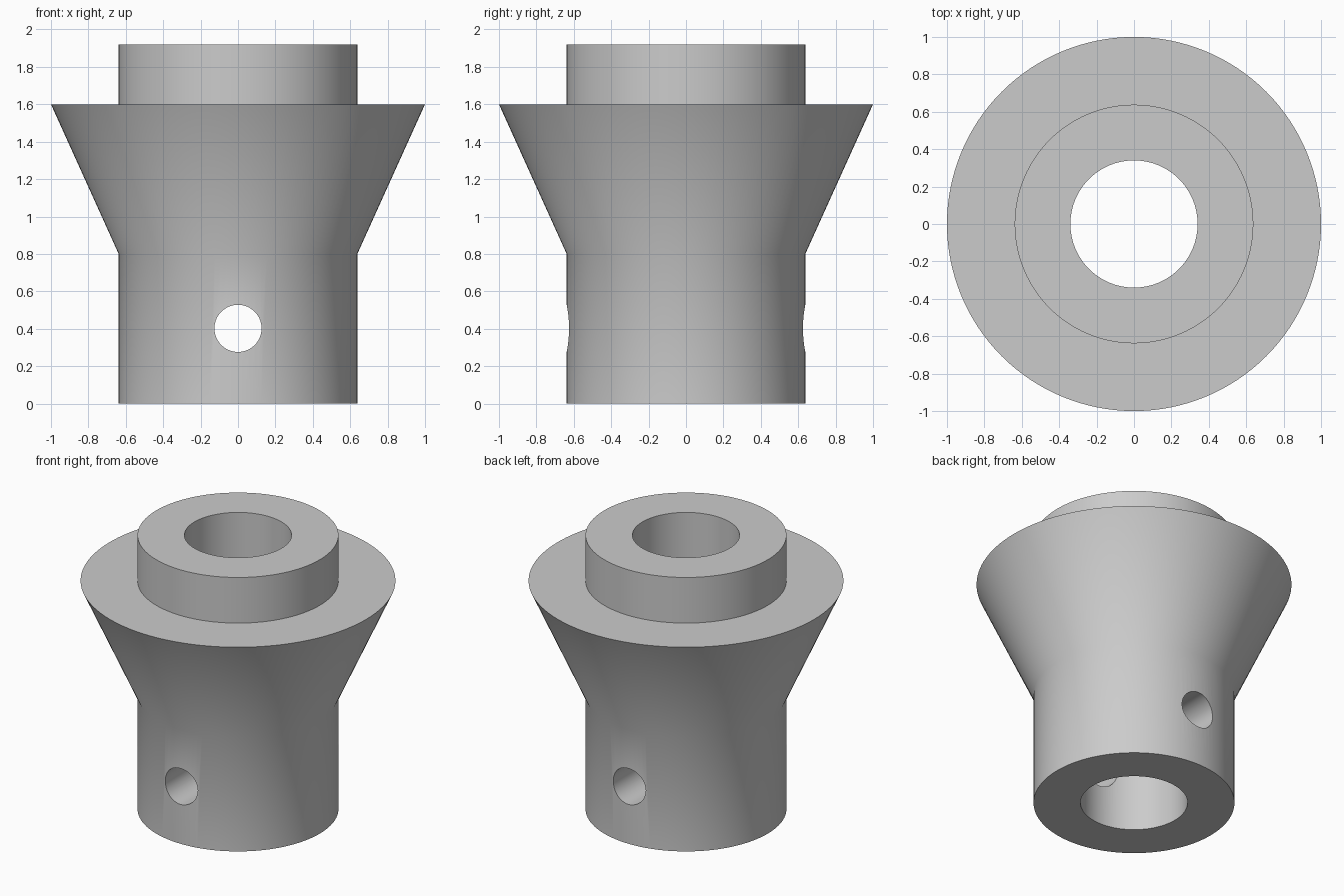
import bpy, bmesh, math
from mathutils import Matrix

cube = bpy.data.objects.get("Cube")
if cube:
    bpy.data.objects.remove(cube, do_unlink=True)

SEGMENTS = 128

grey = bpy.data.materials.new("light_grey")
grey.use_nodes = True
colour = (0.6, 0.6, 0.6, 1)
grey.diffuse_color = colour
grey.node_tree.nodes["Principled BSDF"].inputs["Base Color"].default_value = colour


def add_object(name, bm):
    bmesh.ops.recalc_face_normals(bm, faces=bm.faces)
    mesh = bpy.data.meshes.new(name)
    bm.to_mesh(mesh)
    bm.free()
    mesh.materials.append(grey)
    obj = bpy.data.objects.new(name, mesh)
    bpy.context.collection.objects.link(obj)
    return obj


def lathe(name, profile):
    """Turn a closed (radius, height) profile around the z axis."""
    bm = bmesh.new()
    rings = []
    for i in range(SEGMENTS):
        a = math.tau * i / SEGMENTS
        rings.append([bm.verts.new((r * math.cos(a), r * math.sin(a), z)) for r, z in profile])
    n = len(profile)
    for i in range(SEGMENTS):
        here, after = rings[i], rings[(i + 1) % SEGMENTS]
        for j in range(n):
            k = (j + 1) % n
            bm.faces.new((here[j], after[j], after[k], here[k]))
    return add_object(name, bm)


# Flared collar: lower sleeve, cone, flat ledge, upper neck and central bore
BORE, SLEEVE, FLANGE = 0.34, 0.638, 1.0
collar = lathe("flared_collar", [
    (BORE, 0), (SLEEVE, 0), (SLEEVE, 0.8), (FLANGE, 1.6),
    (SLEEVE, 1.6), (SLEEVE, 1.92), (BORE, 1.92),
])

# Cross pin hole from front to back
bm = bmesh.new()
bmesh.ops.create_cone(bm, cap_ends=True, segments=64, radius1=0.126, radius2=0.126, depth=2,
                      matrix=Matrix.Translation((0, 0, 0.402)) @ Matrix.Rotation(math.pi / 2, 4, "X"))
cutter = add_object("pin_hole_cutter", bm)
cutter.hide_render = True
cutter.hide_viewport = True

cut = collar.modifiers.new("pin_hole", "BOOLEAN")
cut.operation = "DIFFERENCE"
cut.solver = "EXACT"
cut.object = cutter

# Apply the cut, then smooth the round walls and keep rims sharp
bpy.ops.object.select_all(action="DESELECT")
collar.select_set(True)
bpy.context.view_layer.objects.active = collar
bpy.ops.object.modifier_apply(modifier=cut.name)
bpy.data.objects.remove(cutter, do_unlink=True)
bpy.ops.object.shade_smooth_by_angle(angle=math.radians(30))
